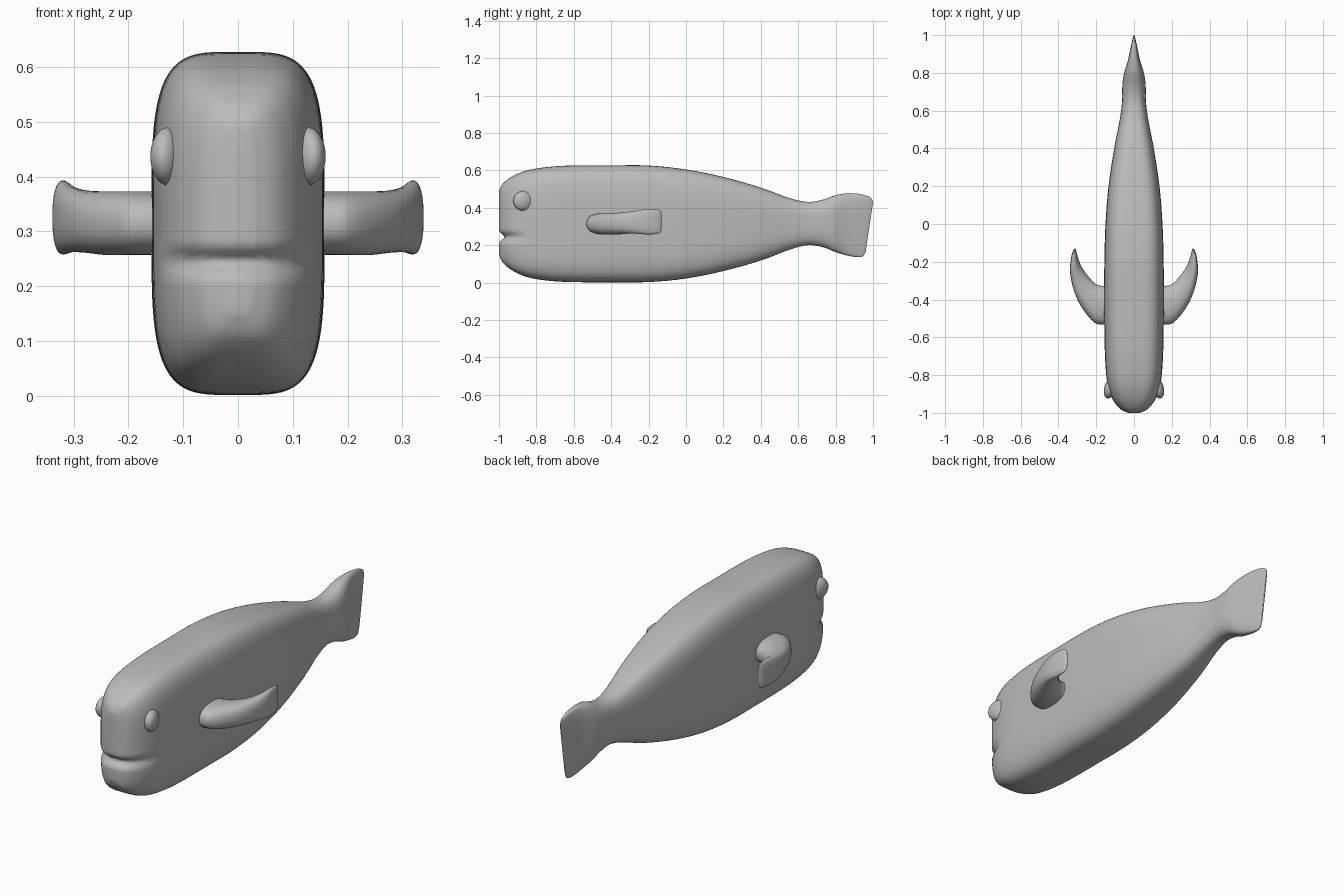
import bpy, math
from mathutils import Vector

if "Cube" in bpy.data.objects:
    bpy.data.objects.remove(bpy.data.objects["Cube"])

grey = bpy.data.materials.new("plain grey")
grey.diffuse_color = (0.5, 0.5, 0.5, 1)
grey.use_nodes = True
grey.node_tree.nodes["Principled BSDF"].inputs["Base Color"].default_value = grey.diffuse_color


def spline(rows, sub):
    """Catmull-Rom through rows of parameters."""
    rows = [Vector(r) for r in rows]
    out = []
    for i in range(len(rows) - 1):
        a, b = rows[max(i - 1, 0)], rows[i]
        c, d = rows[i + 1], rows[min(i + 2, len(rows) - 1)]
        for k in range(sub):
            t = k / sub
            out.append(0.5 * (2 * b + (c - a) * t + (2 * a - 5 * b + 4 * c - d) * t * t
                              + (3 * b - a - 3 * c + d) * t ** 3))
    return out + [rows[-1]]


def section(count, n):
    """Unit superellipse, first point at the top, mirrored left to right."""
    pts = []
    for k in range(count):
        a = 2 * math.pi * k / count
        s, c = math.sin(a), math.cos(a)
        r = (abs(s) ** n + abs(c) ** n) ** (-1 / n)
        pts.append((r * s, r * c))
    return pts


def loft(name, rings):
    """Skin rings of points; close both ends with strips of quads."""
    n = len(rings[0])
    verts = [p for r in rings for p in r]
    faces = []
    for i in range(len(rings) - 1):
        for k in range(n):
            j = (k + 1) % n
            faces.append((i * n + k, i * n + j, (i + 1) * n + j, (i + 1) * n + k))
    for base, flip in ((0, True), ((len(rings) - 1) * n, False)):
        for k in range(n // 2):
            q = [base + v for v in dict.fromkeys((k, k + 1, (n - k - 1) % n, (n - k) % n))]
            faces.append(q[::-1] if flip else q)
    me = bpy.data.meshes.new(name)
    me.from_pydata(verts, [], faces)
    me.validate()
    ob = bpy.data.objects.new(name, me)
    bpy.context.collection.objects.link(ob)
    finish(ob)
    return ob


def finish(ob):
    ob.data.materials.append(grey)
    bpy.ops.object.select_all(action='DESELECT')
    ob.select_set(True)
    bpy.context.view_layer.objects.active = ob
    bpy.ops.object.mode_set(mode='EDIT')
    bpy.ops.mesh.select_all(action='SELECT')
    bpy.ops.mesh.normals_make_consistent(inside=False)
    bpy.ops.object.mode_set(mode='OBJECT')
    bpy.ops.object.shade_smooth()


# Body and tail: y, top, bottom, half width, roundness exponent
stations = [
    (-1.0, .49, .15, .03, 4), (-.985, .522, .115, .065, 4), (-.96, .547, .088, .092, 4),
    (-.92, .573, .06, .117, 4), (-.85, .6, .03, .14, 4), (-.75, .617, .012, .151, 4),
    (-.62, .626, .003, .156, 4), (-.4, .627, .002, .158, 4), (-.2, .626, .003, .157, 4),
    (0, .605, .022, .151, 4), (.2, .565, .062, .135, 3.8), (.4, .508, .118, .105, 3.4),
    (.55, .453, .175, .076, 3), (.65, .432, .2, .063, 2.8), (.73, .443, .19, .062, 2.6),
    (.8, .468, .166, .053, 2.8), (.87, .478, .148, .033, 3), (.94, .471, .137, .018, 3.5),
    (.985, .453, .14, .008, 4), (1.0, .43, .165, .003, 4)]
rings = []
for y, top, bot, w, n in spline(stations, 4):
    ring = []
    for u, v in section(120, n):
        x, z = u * w, (top + bot) / 2 + v * (top - bot) / 2
        # mouth crease, fading along the cheeks
        m = math.exp(-((z - .245) / .018) ** 2) * max(0, (-.84 - y) / .16)
        # slanted rear edge of the tail
        slant = max(0, (y - .75) / .25) * .15 * (z - .43)
        ring.append((x * (1 - .15 * m), y + .03 * m + slant, z))
    rings.append(ring)
loft("body", rings)

# Swept-back side flippers: outer x, y, inner x, y, middle z, half height
flipper = [
    (.13, -.53, .13, -.33, .315, .058), (.17, -.532, .17, -.328, .315, .058),
    (.205, -.525, .205, -.315, .315, .058), (.25, -.48, .235, -.285, .315, .058),
    (.295, -.41, .262, -.25, .318, .057), (.325, -.33, .283, -.215, .322, .06),
    (.339, -.25, .297, -.175, .325, .067), (.333, -.18, .305, -.145, .326, .066),
    (.324, -.145, .308, -.132, .327, .058), (.316, -.132, .312, -.13, .327, .04)]
for side, label in ((-1, "left"), (1, "right")):
    rings = []
    for ox, oy, ix, iy, z, h in spline(flipper, 4):
        rings.append([(side * ((ox + ix) / 2 + v * (ox - ix) / 2),
                       (oy + iy) / 2 + v * (oy - iy) / 2, z + u * h)
                      for u, v in section(32, 2.4)])
    loft(label + "_flipper", rings)

    # Bulging eyes
    bpy.ops.mesh.primitive_uv_sphere_add(segments=32, ring_count=16, radius=1,
                                         location=(side * .128, -.87, .437))
    eye = bpy.context.object
    eye.name = label + "_eye"
    eye.scale = (.03, .055, .053)
    eye.rotation_euler = (0, 0, side * .25)
    finish(eye)
